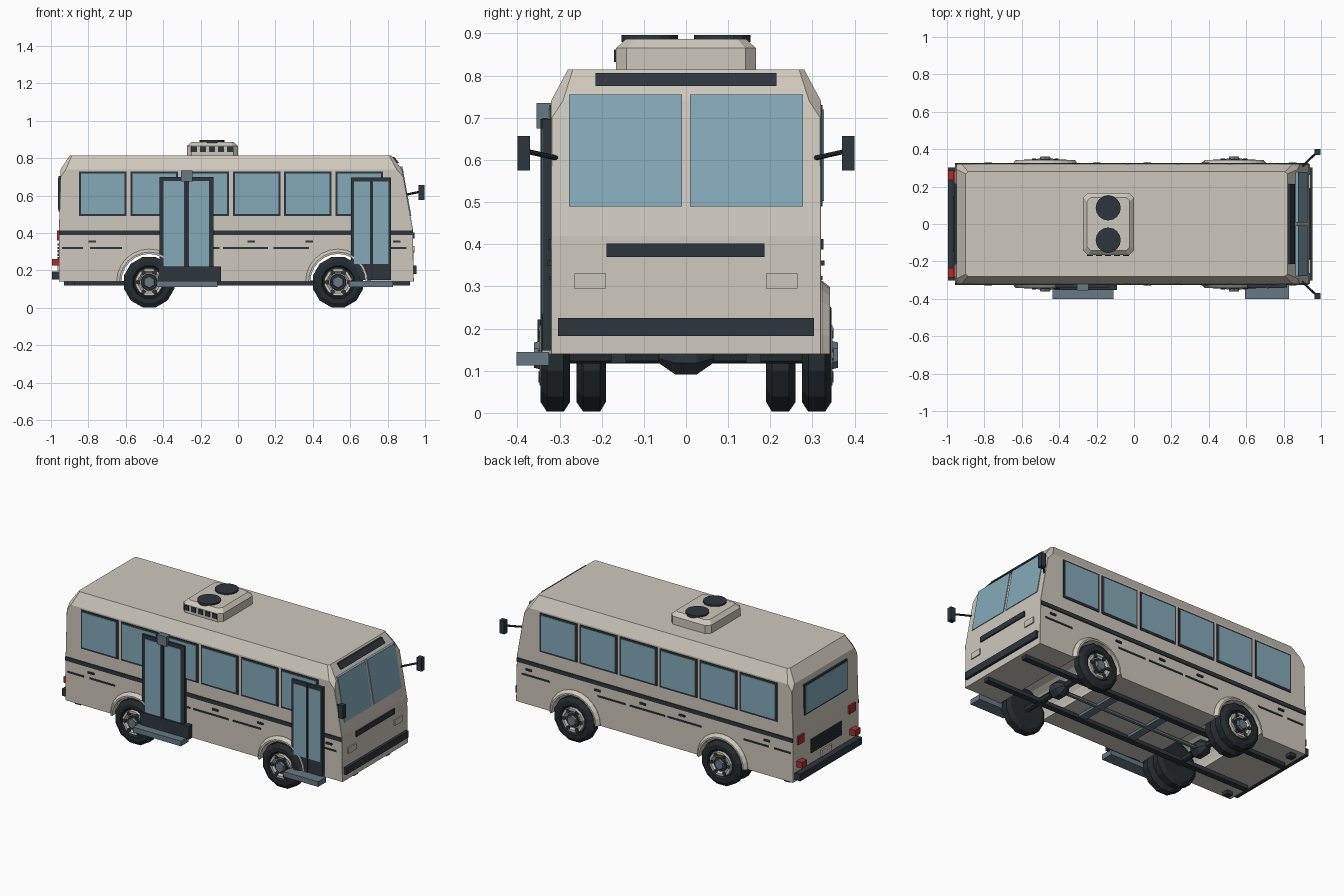
import bpy, bmesh, math
from mathutils import Vector

if "Cube" in bpy.data.objects:
    bpy.data.objects.remove(bpy.data.objects["Cube"], do_unlink=True)


def material(name, rgb):
    m = bpy.data.materials.new(name)
    m.use_nodes = True
    m.diffuse_color = (*rgb, 1)
    m.node_tree.nodes["Principled BSDF"].inputs["Base Color"].default_value = (*rgb, 1)
    return m


CREAM = material("cream paint", (0.62, 0.58, 0.51))
DARK = material("dark trim", (0.027, 0.037, 0.046))
RUBBER = material("tyre rubber", (0.018, 0.024, 0.029))
GLASS = material("blue glass", (0.23, 0.40, 0.48))
STEEL = material("grey steel", (0.14, 0.19, 0.23))
RED = material("red lamp", (0.38, 0.03, 0.03))


def finish(name, bm, mat):
    bmesh.ops.recalc_face_normals(bm, faces=bm.faces)
    me = bpy.data.meshes.new(name)
    bm.to_mesh(me)
    bm.free()
    me.materials.append(mat)
    ob = bpy.data.objects.new(name, me)
    bpy.context.collection.objects.link(ob)
    return ob


def loft(name, rings, mat, closed=False):
    """Skin a list of point rings; cap the ends unless the loop is closed."""
    bm = bmesh.new()
    rows = [[bm.verts.new(p) for p in ring] for ring in rings]
    n = len(rows[0])
    pairs = list(zip(rows, rows[1:])) + ([(rows[-1], rows[0])] if closed else [])
    for a, b in pairs:
        for i in range(n):
            j = (i + 1) % n
            bm.faces.new((a[i], a[j], b[j], b[i]))
    if not closed:
        bm.faces.new(rows[0])
        bm.faces.new(rows[-1])
    return finish(name, bm, mat)


def slab(name, profile, y0, y1, mat):
    """Extrude an (x, z) profile across y."""
    return loft(name, [[(x, y, z) for x, z in profile] for y in (y0, y1)], mat)


def box(name, x0, x1, y0, y1, z0, z1, mat):
    return slab(name, [(x0, z0), (x1, z0), (x1, z1), (x0, z1)], y0, y1, mat)


def disc(name, profile, x, z, side, mat, segs=12):
    """Turn an (r, y) profile about an axis along y."""
    turn = [math.tau * (i + 0.5) / segs for i in range(segs)]
    return loft(name, [[(x + r * math.cos(t), side * y, z + r * math.sin(t)) for t in turn]
                       for r, y in profile], mat)


def rod(name, p, q, r, mat, segs=8):
    p, q = Vector(p), Vector(q)
    d = (q - p).normalized()
    u = d.orthogonal().normalized()
    v = d.cross(u)
    turn = [math.tau * i / segs for i in range(segs)]
    return loft(name, [[c + r * (u * math.cos(t) + v * math.sin(t)) for t in turn]
                       for c in (p, q)], mat)


def octagon(x0, x1, w, z, c):
    """Rectangular ring with corners cut by c."""
    return [(x0 + c, -w, z), (x1 - c, -w, z), (x1, c - w, z), (x1, w - c, z),
            (x1 - c, w, z), (x0 + c, w, z), (x0, w - c, z), (x0, c - w, z)]


FLOOR, WALL = 0.14, 0.32
REAR_AXLE, FRONT_AXLE, AXLE_Z = -0.475, 0.535, 0.137

# Body shell with wheel openings cut right through
body = loft("body", [
    octagon(-0.957, 0.94, WALL, FLOOR, 0.001),
    octagon(-0.957, 0.935, WALL, 0.42, 0.001),
    octagon(-0.95, 0.885, WALL, 0.70, 0.002),
    octagon(-0.948, 0.876, WALL, 0.74, 0.028),
    octagon(-0.90, 0.82, 0.28, 0.815, 0.012)], CREAM)
for x in (REAR_AXLE, FRONT_AXLE):
    cutter = disc("arch_cutter", [(0.15, -0.5), (0.15, 0.5)], x, FLOOR, 1, CREAM, 24)
    cutter.hide_render = True
    mod = body.modifiers.new("arch", "BOOLEAN")
    mod.operation, mod.solver, mod.object = "DIFFERENCE", "EXACT", cutter
    bpy.context.view_layer.objects.active = body
    bpy.ops.object.modifier_apply(modifier=mod.name)
    bpy.data.objects.remove(cutter, do_unlink=True)

# Both sides: windows, trim lines, arches, wheels and mirrors
for s, side in ((1, "left"), (-1, "right")):
    def plate(name, x0, x1, z0, z1, out, mat):
        return box(f"{side}_{name}", x0, x1, s * (WALL - 0.005), s * (WALL + out), z0, z1, mat)

    for i in range(6):
        x = -0.85 + 0.274 * i
        plate("window_frame", x, x + 0.255, 0.49, 0.73, 0.004, DARK)
        plate("window_glass", x + 0.011, x + 0.244, 0.502, 0.719, 0.007, GLASS)
    plate("stripe", -0.957, 0.934, 0.388, 0.412, 0.006, DARK)
    for x0, x1 in ((-0.94, -0.83), (-0.79, -0.62), (-0.33, -0.1),
                   (-0.08, 0.16), (0.19, 0.38), (0.71, 0.9)):
        plate("trim_line", x0, x1, 0.315, 0.325, 0.004, DARK)
    for x in (-0.78, -0.2, 0.07, 0.38, 0.85):
        plate("hatch_handle", x - 0.02, x + 0.02, 0.35, 0.361, 0.008, DARK)

    for axle, x in (("rear", REAR_AXLE), ("front", FRONT_AXLE)):
        # Arch lip
        rings = []
        for i in range(13):
            c, h = math.cos(math.pi * i / 12), math.sin(math.pi * i / 12)
            rings.append([(x + r * c, s * y, FLOOR + r * h) for r, y in
                          ((0.148, 0.31), (0.148, 0.342), (0.158, 0.342), (0.174, 0.322), (0.174, 0.31))])
        loft(f"{side}_{axle}_arch_lip", rings, CREAM)
        # Tyre, rim, studs and hub
        name = f"{side}_{axle}_wheel"
        disc(name + "_tyre", [(0.05, 0.275), (0.115, 0.275), (0.139, 0.29), (0.139, 0.33),
                              (0.115, 0.345), (0.09, 0.345), (0.083, 0.332), (0.05, 0.332)], x, AXLE_Z, s, RUBBER)
        disc(name + "_rim", [(0.076, 0.33), (0.074, 0.348), (0.06, 0.348), (0.05, 0.338)], x, AXLE_Z, s, CREAM)
        disc(name + "_hub_ring", [(0.048, 0.33), (0.042, 0.346)], x, AXLE_Z, s, DARK)
        disc(name + "_hub", [(0.035, 0.34), (0.03, 0.36)], x, AXLE_Z, s, STEEL, 6)
        for i in range(6):
            t = math.tau * i / 6
            disc(name + "_slot", [(0.013, 0.335), (0.013, 0.35)],
                 x + 0.06 * math.cos(t), AXLE_Z + 0.06 * math.sin(t), s, DARK, 6)
    disc(f"{side}_inner_tyre", [(0.115, 0.19), (0.139, 0.204), (0.139, 0.244), (0.115, 0.26)],
         REAR_AXLE, AXLE_Z, s, RUBBER)

    rod(f"{side}_mirror_arm", (0.895, s * 0.305, 0.604), (0.98, s * 0.385, 0.622), 0.006, DARK)
    box(f"{side}_mirror", 0.965, 0.998, s * 0.37, s * 0.40, 0.575, 0.657, DARK)

    # Windscreen pane, headlamp and tail lamps
    slab(f"{side}_windscreen", [(0.91, 0.49), (0.927, 0.49), (0.879, 0.755), (0.86, 0.755)],
         s * 0.009, s * 0.278, GLASS)
    box(f"{side}_headlamp", 0.93, 0.944, s * 0.19, s * 0.265, 0.295, 0.331, CREAM)
    box(f"{side}_tail_lamp", -0.967, -0.95, s * 0.22, s * 0.28, 0.36, 0.412, RED)
    box(f"{side}_bumper_lamp", -0.995, -0.95, s * 0.235, s * 0.285, 0.225, 0.262, RED)
    box(f"{side}_chassis_rail", -0.93, 0.92, s * 0.142, s * 0.178, 0.118, 0.142, DARK)
    box(f"{side}_tow_block", -0.915, -0.875, s * 0.25, s * 0.29, 0.118, 0.142, DARK)

# Front trim
slab("front_top_bar", [(0.84, 0.775), (0.86, 0.775), (0.837, 0.806), (0.815, 0.806)], -0.215, 0.215, DARK)
box("front_grille_bar", 0.92, 0.944, -0.188, 0.186, 0.37, 0.402, DARK)
box("front_bumper", 0.93, 0.955, -0.303, 0.303, 0.182, 0.225, DARK)

# Rear window, vent slats, bumper and plate
box("rear_window_frame", -0.96, -0.94, -0.21, 0.21, 0.515, 0.705, DARK)
box("rear_window", -0.963, -0.94, -0.2, 0.2, 0.525, 0.695, GLASS)
for i in range(5):
    z = 0.26 + 0.018 * i
    box("rear_vent_slat", -0.964, -0.95, -0.15, 0.15, z, z + 0.012, DARK)
box("rear_bumper", -0.994, -0.95, -0.303, 0.303, 0.152, 0.195, DARK)
box("rear_plate", -0.966, -0.95, -0.05, 0.05, 0.2, 0.24, CREAM)


# Double-leaf doors on the right side
def door(name, x0, x1, z0, z1, glass_z, panes):
    box(name + "_frame", x0, x1, -0.34, -0.315, z0, z1, DARK)
    for a, b in panes:
        box(name + "_glass", a, b, -0.343, -0.335, glass_z, z1 - 0.022, GLASS)
    mid = (panes[0][1] + panes[1][0]) / 2
    box(name + "_seal", mid - 0.004, mid + 0.004, -0.345, -0.335, z0, z1, RUBBER)


door("rear_door", -0.42, -0.13, 0.2, 0.7, 0.222, ((-0.397, -0.29), (-0.263, -0.155)))
box("rear_door_sill", -0.425, -0.09, -0.352, -0.315, 0.14, 0.222, DARK)
box("rear_step", -0.437, -0.11, -0.402, -0.325, 0.112, 0.144, STEEL)
box("door_motor", -0.305, -0.242, -0.355, -0.315, 0.675, 0.735, STEEL)
door("front_door", 0.605, 0.817, 0.148, 0.697, 0.235, ((0.62, 0.705), (0.723, 0.805)))
box("front_step", 0.594, 0.83, -0.402, -0.325, 0.112, 0.144, STEEL)

# Roof cooling unit with fans and side vents
loft("roof_unit", [octagon(-0.273, 0, 0.166, 0.81, 0.025), octagon(-0.273, 0, 0.166, 0.865, 0.025),
                   octagon(-0.25, -0.023, 0.142, 0.887, 0.02)], CREAM)
for y in (-0.086, 0.086):
    rod("roof_fan", (-0.138, y, 0.88), (-0.138, y, 0.896), 0.067, DARK, 16)
for i in range(5):
    x = -0.25 + 0.048 * i
    box("roof_vent", x, x + 0.03, -0.171, -0.16, 0.832, 0.862, DARK)

# Axles, differential, drive shaft and cross members
for x in (REAR_AXLE, FRONT_AXLE):
    rod("axle", (x, -0.29, AXLE_Z), (x, 0.29, AXLE_Z), 0.02, DARK)
    disc("differential", [(0.02, -0.065), (0.05, -0.025), (0.05, 0.025), (0.02, 0.065)], x, AXLE_Z, 1, DARK, 8)
rod("drive_shaft", (REAR_AXLE, 0, 0.135), (FRONT_AXLE, 0, 0.135), 0.012, STEEL)
for x in (-0.1, 0.25):
    box("cross_member", x - 0.025, x + 0.025, -0.145, 0.145, 0.125, 0.142, STEEL)
